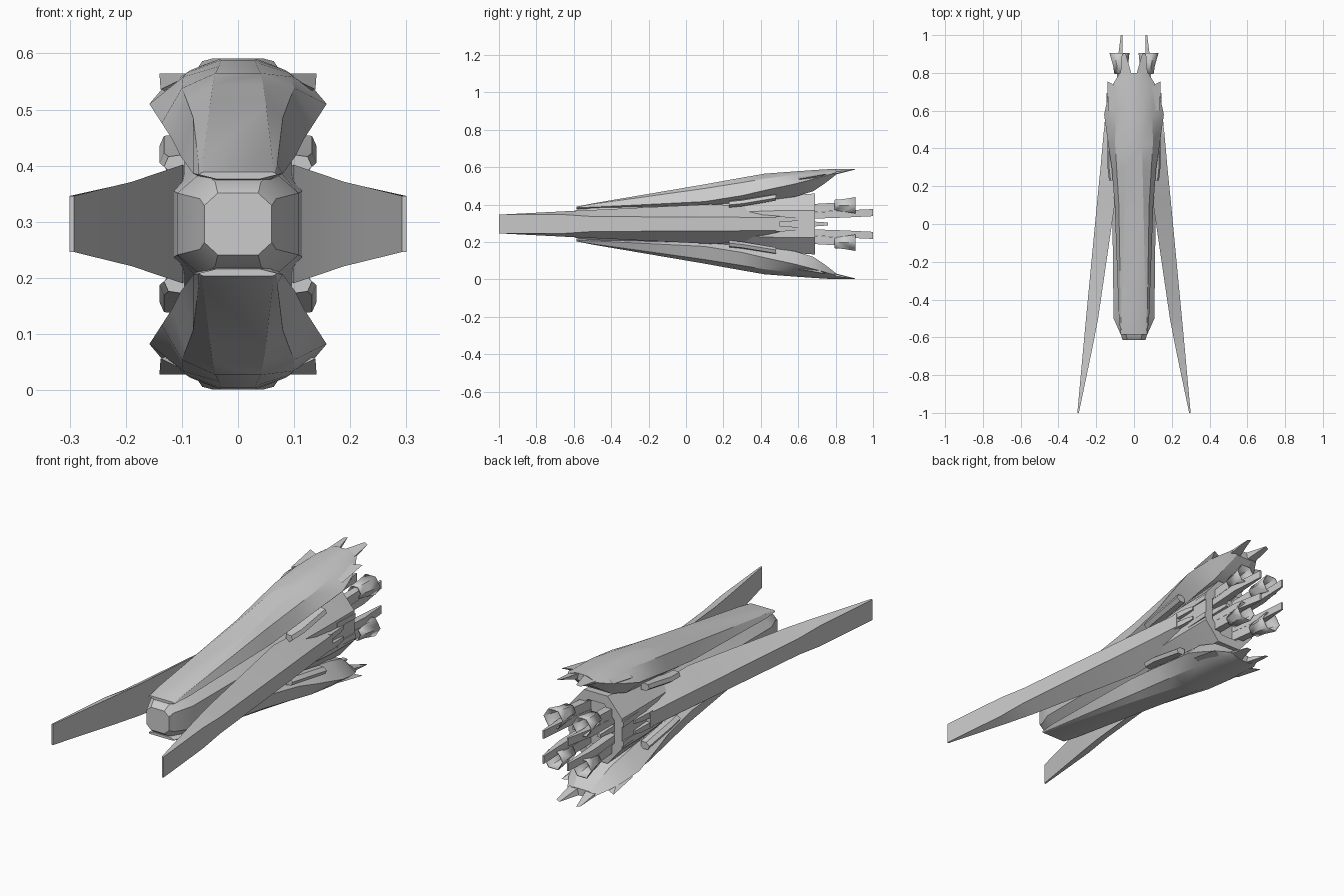
import bpy, bmesh, math

if "Cube" in bpy.data.objects:
    bpy.data.objects.remove(bpy.data.objects["Cube"])

CZ = 0.296  # height of the ship's long axis


def make(name, verts, faces, angle=30, thick=0):
    me = bpy.data.meshes.new(name)
    bm = bmesh.new()
    vs = [bm.verts.new((x, y, z + CZ)) for x, y, z in verts]
    for f in faces:
        bm.faces.new([vs[i] for i in f])
    bmesh.ops.recalc_face_normals(bm, faces=bm.faces)
    bm.to_mesh(me)
    bm.free()
    ob = bpy.data.objects.new(name, me)
    bpy.context.collection.objects.link(ob)
    if thick:
        mod = ob.modifiers.new("wall", "SOLIDIFY")
        mod.thickness = thick
    bpy.ops.object.select_all(action='DESELECT')
    bpy.context.view_layer.objects.active = ob
    ob.select_set(True)
    bpy.ops.object.shade_smooth_by_angle(angle=math.radians(angle))
    return ob


def loft(name, rings, sx=1, sz=1, caps=True, **kw):
    """Skin a list of equal-length closed rings of (x, y, z)."""
    n = len(rings[0])
    verts = [(x * sx, y, z * sz) for r in rings for x, y, z in r]
    faces = [(k * n + i, k * n + (i + 1) % n, (k + 1) * n + (i + 1) % n, (k + 1) * n + i)
             for k in range(len(rings) - 1) for i in range(n)]
    if caps:
        faces += [tuple(range(n)), tuple(range((len(rings) - 1) * n, len(rings) * n))]
    return make(name, verts, faces, **kw)


def octagon(y, w, h, c):
    return [(x, y, z) for x, z in ((w, c * h), (c * w, h), (-c * w, h), (-w, c * h),
                                   (-w, -c * h), (-c * w, -h), (c * w, -h), (w, -c * h))]


def rect(y, x0, x1, z0, z1):
    return [(x0, y, z0), (x1, y, z0), (x1, y, z1), (x0, y, z1)]


# central hull, with a recessed engine bay at the back
loft("hull", [octagon(*s) for s in (
    (-0.615, 0.06, 0.055, 0.6), (-0.59, 0.068, 0.075, 0.6), (-0.5, 0.108, 0.095, 0.58),
    (0.1, 0.115, 0.108, 0.55), (0.3, 0.126, 0.125, 0.52), (0.5, 0.138, 0.15, 0.48),
    (0.69, 0.14, 0.163, 0.45), (0.69, 0.10, 0.12, 0.45), (0.66, 0.09, 0.105, 0.45))])


# upper and lower armour shells: y, crown (x, z), shoulder (x, z), edge (x, z), underside z
SHELL = [(-0.585, .060, .093, .066, .091, .070, .088, .080),
         (-0.50, .062, .110, .070, .106, .080, .090, .070),
         (0.10, .050, .212, .080, .190, .102, .120, .090),
         (0.30, .045, .248, .092, .222, .118, .152, .110),
         (0.42, .040, .269, .100, .242, .136, .180, .125),
         (0.58, .034, .281, .098, .262, .158, .214, .145),
         (0.68, .032, .288, .090, .270, .136, .240, .175),
         (0.74, .031, .292, .085, .274, .112, .256, .215),
         (0.80, .030, .295, .060, .284, .075, .275, .262)]


def shell_ring(y, ax, az, bx, bz, cx, cz, d):
    half = [(ax, az), (bx, bz), (cx, cz), (cx * 0.55, d)]
    pts = half + [(-x, z) for x, z in reversed(half)]
    return [(x, y, z) for x, z in pts]


WING = [(-1.0, .292, .300, .050, .050), (-0.65, .219, .268, .068, .050),
        (-0.5, .190, .254, .075, .040), (0.13, .098, .194, .106, .037),
        (0.3, .095, .177, .098, .036), (0.5, .095, .159, .060, .034)]

for sz, level in ((1, "upper"), (-1, "lower")):
    loft(level + "_shell", [shell_ring(*s) for s in SHELL], sz=sz, angle=25)
    for sx, side in ((1, "right"), (-1, "left")):
        tag = f"{level}_{side}_"

        # swept side spike and tail prong of the shell
        make(tag + "shell_spike",
             [(x * sx, y, z * sz) for x, y, z in
              ((.138, .60, .240), (.140, .755, .268), (.095, .73, .268), (.08, .60, .268),
               (.10, .66, .225))],
             [(0, 1, 2, 3), (0, 4, 1), (4, 2, 1), (3, 2, 4), (0, 3, 4)])
        make(tag + "shell_prong",
             [(x * sx, y, z * sz) for x, y, z in
              ((.012, .79, .295), (.072, .79, .278), (.064, .90, .290), (.045, .905, .295),
               (.02, .79, .262), (.07, .79, .266))],
             [(0, 1, 2, 3), (0, 4, 3), (4, 5, 2, 3), (5, 1, 2), (0, 1, 5, 4)])

        # slanted pod in the gap between shell and wing
        loft(tag + "pod", [[(.095, y, a), (.122 + o, y, a), (.140 + o, y, a + .014),
                            (.132 + o, y, a + .032), (.095, y, a + .036)]
                           for y, a, o in ((.23, .088, -.008), (.30, .095, 0), (.48, .125, 0))],
             sx=sx, sz=sz)

        # fingers behind the wing root
        loft(tag + "wing_finger", [rect(.48, .12, .160, .010, .040),
                                   rect(.56, .12, .153, .014, .038),
                                   rect(.60, .13, .147, .018, .034)], sx=sx, sz=sz)
        loft(tag + "hull_rail", [rect(.56, .12, .140, .035, .060),
                                 rect(.69, .12, .147, .035, .060)], sx=sx, sz=sz)

        # engine: strut, open flared nozzle and long blade
        loft(tag + "engine_strut", [rect(.65, .045, .085, .060, .105),
                                    rect(.82, .055, .09, .072, .115)], sx=sx, sz=sz)
        rings = []
        for y, r, cx in ((.795, .036, .068), (.84, .040, .071), (.905, .053, .077)):
            rings.append([(cx + r * math.cos(math.tau * i / 6),
                           y, .1 + r * .95 * math.sin(math.tau * i / 6)) for i in range(6)])
        loft(tag + "nozzle", rings, sx=sx, sz=sz, caps=False, thick=.005)
        loft(tag + "engine_blade", [rect(.66, .045, .085, .028, .060),
                                    rect(.84, .058, .09, .034, .072),
                                    rect(1.0, .062, .070, .042, .080)], sx=sx, sz=sz)

# long forward-swept side wings, wide inside and narrow outside
for sx, side in ((1, "right"), (-1, "left")):
    loft(side + "_wing", [[(xi, y, -hi), (xo, y, -ho), (xo, y, ho), (xi, y, hi)]
                          for y, xi, xo, hi, ho in WING], sx=sx, angle=35)
    # small side strut between the engines
    loft(side + "_rear_strut", [rect(.65, .05, .08, -.015, .015),
                                rect(.76, .055, .075, -.008, .008)], sx=sx)
